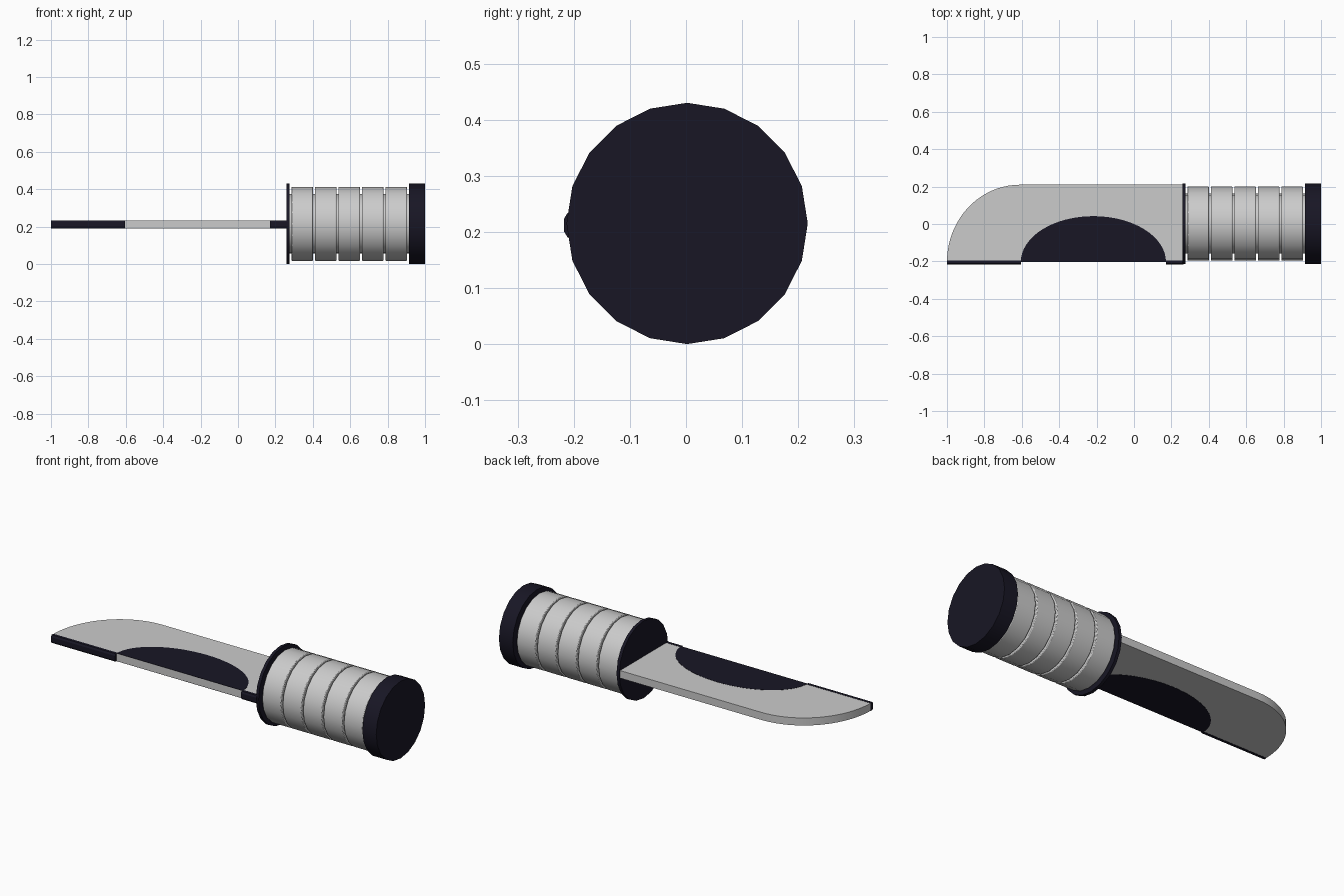
import bpy, bmesh, math

if "Cube" in bpy.data.objects:
    bpy.data.objects.remove(bpy.data.objects["Cube"])

CY, CZ = 0.002, 0.215      # handle axis
Z0, Z1 = 0.191, 0.233      # blade thickness
EDGE_Y = -0.203

dark = bpy.data.materials.new("dark_navy")
dark.diffuse_color = (0.009, 0.008, 0.018, 1)
dark.use_nodes = True
dark.node_tree.nodes["Principled BSDF"].inputs["Base Color"].default_value = dark.diffuse_color


def smooth(ob, angle=30):
    bpy.ops.object.select_all(action='DESELECT')
    ob.select_set(True)
    bpy.context.view_layer.objects.active = ob
    bpy.ops.object.shade_smooth_by_angle(angle=math.radians(angle))


def disc(name, x0, x1, r, mat=None, bevel=0):
    bpy.ops.mesh.primitive_cylinder_add(
        vertices=20, radius=r, depth=x1 - x0,
        location=((x0 + x1) / 2, CY, CZ), rotation=(0, math.pi / 2, 0))
    ob = bpy.context.object
    ob.name = name
    if mat:
        ob.data.materials.append(mat)
    if bevel:
        m = ob.modifiers.new("bevel", 'BEVEL')
        m.width, m.segments = bevel, 2
    smooth(ob)
    return ob


def prism(name, outline, z0, z1, mat=None):
    bm = bmesh.new()
    face = bm.faces.new([bm.verts.new((x, y, z0)) for x, y in outline])
    ext = bmesh.ops.extrude_face_region(bm, geom=[face])
    for v in ext['geom']:
        if isinstance(v, bmesh.types.BMVert):
            v.co.z = z1
    bmesh.ops.recalc_face_normals(bm, faces=bm.faces)
    me = bpy.data.meshes.new(name)
    bm.to_mesh(me)
    bm.free()
    ob = bpy.data.objects.new(name, me)
    bpy.context.collection.objects.link(ob)
    if mat:
        me.materials.append(mat)
    smooth(ob)
    return ob


def arc(cx, cy, rx, ry, a0, a1, n):
    return [(cx + rx * math.cos(math.radians(a0 + (a1 - a0) * i / n)),
             cy + ry * math.sin(math.radians(a0 + (a1 - a0) * i / n)))
            for i in range(n + 1)]


# Handle: guard, pommel cap, core and five grip rings
disc("guard", 0.259, 0.276, 0.215, dark)
disc("pommel_cap", 0.915, 1.0, 0.215, dark)
disc("grip_core", 0.27, 0.92, 0.16)
for i in range(5):
    x = 0.285 + i * 0.1256
    disc(f"grip_ring_{i + 1}", x, x + 0.116, 0.198, bevel=0.004)

# Blade with curved tip
prism("blade", arc(-0.61, EDGE_Y, 0.39, 0.413, 180, 90, 20)
      + [(0.265, 0.21), (0.265, EDGE_Y)], Z0, Z1)

# Dark half-ellipse panels on both blade faces
half = arc(-0.217, EDGE_Y, 0.388, 0.245, 180, 0, 32)
prism("blade_panel_top", half, Z1 - 0.001, Z1 + 0.001, dark)
prism("blade_panel_bottom", half, Z0 - 0.001, Z0 + 0.001, dark)

# Dark cutting edge strips with chamfered front
for name, x0, x1 in (("edge_tip", -1.0, -0.605), ("edge_heel", 0.17, 0.265)):
    bm = bmesh.new()
    prof = [(-0.195, Z0 - 0.001), (-0.211, Z0 - 0.001), (-0.217, Z0 + 0.009),
            (-0.217, Z1 - 0.009), (-0.211, Z1 + 0.001), (-0.195, Z1 + 0.001)]
    a, b = ([bm.verts.new((x, y, z)) for y, z in prof] for x in (x0, x1))
    bm.faces.new(a)
    bm.faces.new(b)
    for i in range(6):
        j = (i + 1) % 6
        bm.faces.new((a[i], a[j], b[j], b[i]))
    bmesh.ops.recalc_face_normals(bm, faces=bm.faces)
    me = bpy.data.meshes.new(name)
    bm.to_mesh(me)
    bm.free()
    me.materials.append(dark)
    bpy.context.collection.objects.link(bpy.data.objects.new(name, me))
